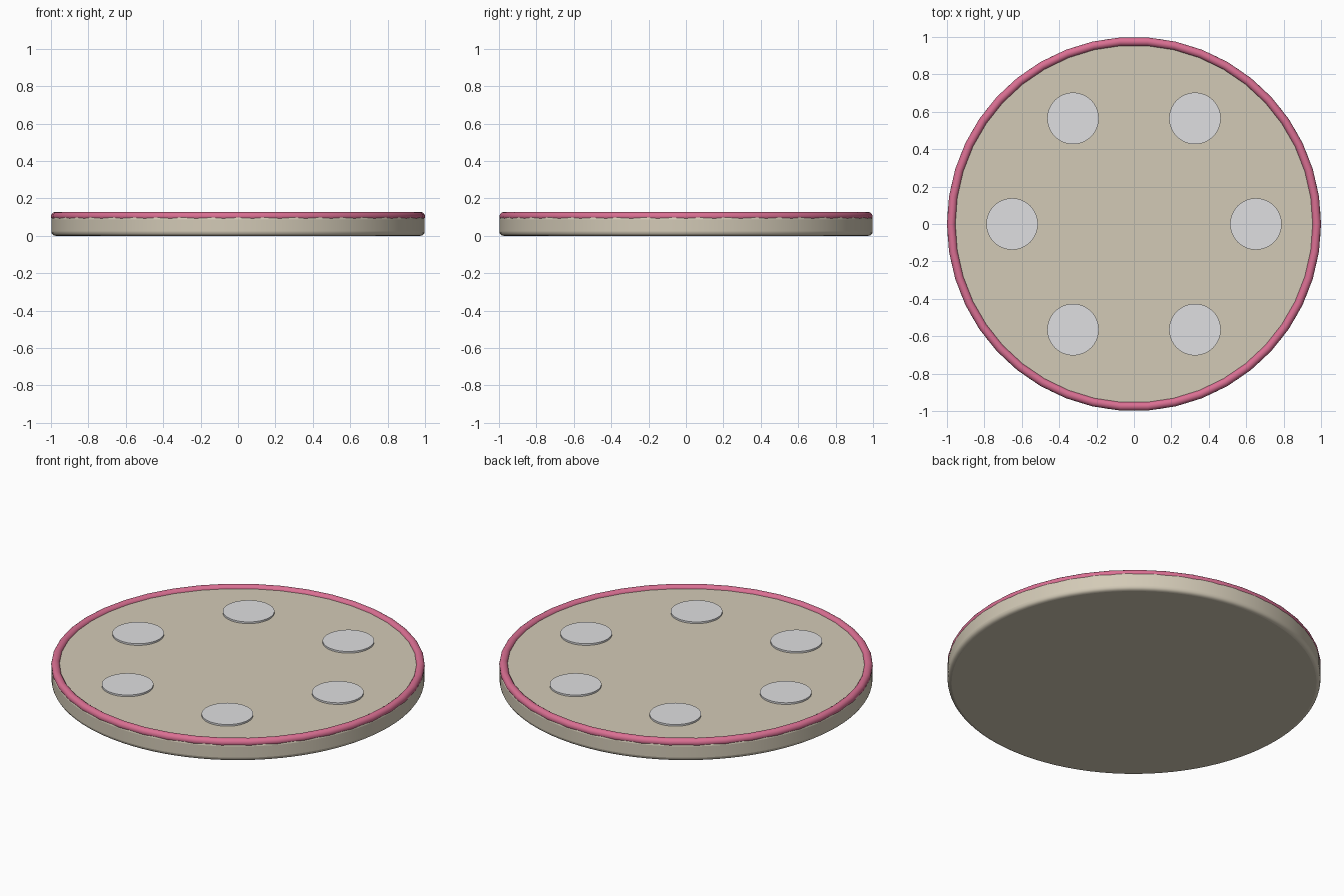
import bpy
import math

default = bpy.data.objects.get("Cube")
if default:
    bpy.data.objects.remove(default, do_unlink=True)


def make_material(name, color):
    mat = bpy.data.materials.new(name)
    mat.use_nodes = True
    mat.diffuse_color = (*color, 1)
    mat.node_tree.nodes["Principled BSDF"].inputs["Base Color"].default_value = (*color, 1)
    return mat


def finish(name, mat):
    obj = bpy.context.object
    obj.name = name
    obj.data.materials.append(mat)
    bpy.ops.object.shade_smooth_by_angle(angle=math.radians(35))
    return obj


def disc(name, radius, bottom, top, mat, x=0, y=0, sides=64):
    bpy.ops.mesh.primitive_cylinder_add(
        vertices=sides, radius=radius, depth=top - bottom,
        location=(x, y, (top + bottom) / 2))
    return finish(name, mat)


cream = make_material("warm cream", (0.65, 0.59, 0.47))
pink = make_material("rose pink", (0.70, 0.16, 0.29))
silver = make_material("pale grey", (0.74, 0.74, 0.75))

BASE_TOP = 0.11

# Round base with softened edges
base = disc("base_plate", 0.998, 0, BASE_TOP, cream, sides=96)
bevel = base.modifiers.new("soft_edge", "BEVEL")
bevel.width = 0.022
bevel.segments = 4
bevel.limit_method = "ANGLE"
bevel.angle_limit = math.radians(40)

# Tubular rim around the top edge
bpy.ops.mesh.primitive_torus_add(
    major_radius=0.977, minor_radius=0.023, major_segments=42,
    minor_segments=16, location=(0, 0, 0.104))
finish("rim", pink)

# Ring of six thin raised discs
for i in range(6):
    a = math.radians(60 * i)
    disc(f"raised_disc_{i + 1}", 0.138, BASE_TOP - 0.01, BASE_TOP + 0.01,
         silver, 0.652 * math.cos(a), 0.652 * math.sin(a))
